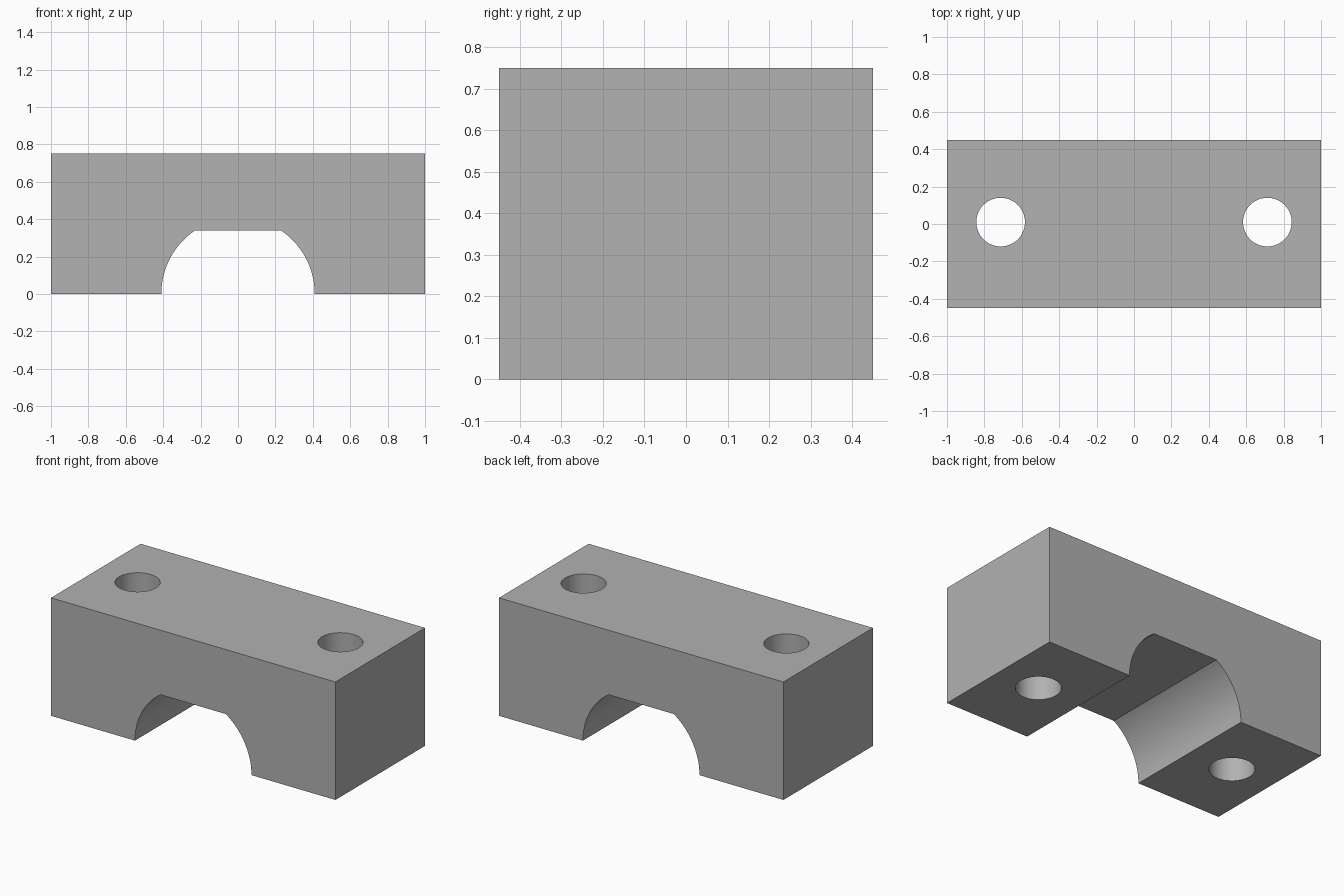
import bpy
import bmesh
from math import asin, cos, sin, pi, radians

WIDTH, DEPTH, HEIGHT = 2.0, 0.90, 0.75
ARCH_RADIUS, ARCH_TOP = 0.41, 0.34
HOLE_RADIUS, HOLE_X, HOLE_Y = 0.13, 0.713, 0.01
ARC_STEPS = 24

cube = bpy.data.objects.get("Cube")
if cube:
    bpy.data.objects.remove(cube, do_unlink=True)

# Single grey material
grey = bpy.data.materials.new("mid_grey")
grey.use_nodes = True
colour = (0.445, 0.445, 0.445, 1.0)
grey.diffuse_color = colour
grey.node_tree.nodes["Principled BSDF"].inputs["Base Color"].default_value = colour


def add_object(name, bm):
    bmesh.ops.recalc_face_normals(bm, faces=bm.faces)
    mesh = bpy.data.meshes.new(name)
    bm.to_mesh(mesh)
    bm.free()
    mesh.materials.append(grey)
    obj = bpy.data.objects.new(name, mesh)
    bpy.context.collection.objects.link(obj)
    return obj


# Block profile: a rectangle with a flat-topped round arch cut from below
end_angle = asin(ARCH_TOP / ARCH_RADIUS)
right_arc = [(ARCH_RADIUS * cos(end_angle * i / ARC_STEPS),
              ARCH_RADIUS * sin(end_angle * i / ARC_STEPS))
             for i in range(ARC_STEPS + 1)]
half = [(WIDTH / 2, HEIGHT), (WIDTH / 2, 0)] + right_arc
profile = half + [(-x, z) for x, z in reversed(half)]

bm = bmesh.new()
face = bm.faces.new([bm.verts.new((x, -DEPTH / 2, z)) for x, z in profile])
extruded = bmesh.ops.extrude_face_region(bm, geom=[face], use_keep_orig=True)
bmesh.ops.translate(bm, vec=(0, DEPTH, 0),
                    verts=[v for v in extruded["geom"]
                           if isinstance(v, bmesh.types.BMVert)])
block = add_object("clamp_block", bm)

# Bolt holes straight through both feet
bpy.context.view_layer.objects.active = block
block.select_set(True)
for side, sign in (("left", 1), ("right", -1)):
    bm = bmesh.new()
    bmesh.ops.create_cone(bm, cap_ends=True, segments=64, radius1=HOLE_RADIUS,
                          radius2=HOLE_RADIUS, depth=HEIGHT * 2)
    cutter = add_object(side + "_hole_cutter", bm)
    cutter.location = (sign * HOLE_X, HOLE_Y, HEIGHT / 2)
    cutter.hide_render = True
    cut = block.modifiers.new(side + "_bolt_hole", "BOOLEAN")
    cut.operation = "DIFFERENCE"
    cut.solver = "EXACT"
    cut.object = cutter
    bpy.ops.object.modifier_apply(modifier=cut.name)
    bpy.data.objects.remove(cutter, do_unlink=True)

# Smooth curved walls, sharp edges
for obj in bpy.context.selected_objects:
    obj.select_set(obj == block)
bpy.ops.object.shade_smooth_by_angle(angle=radians(30))
